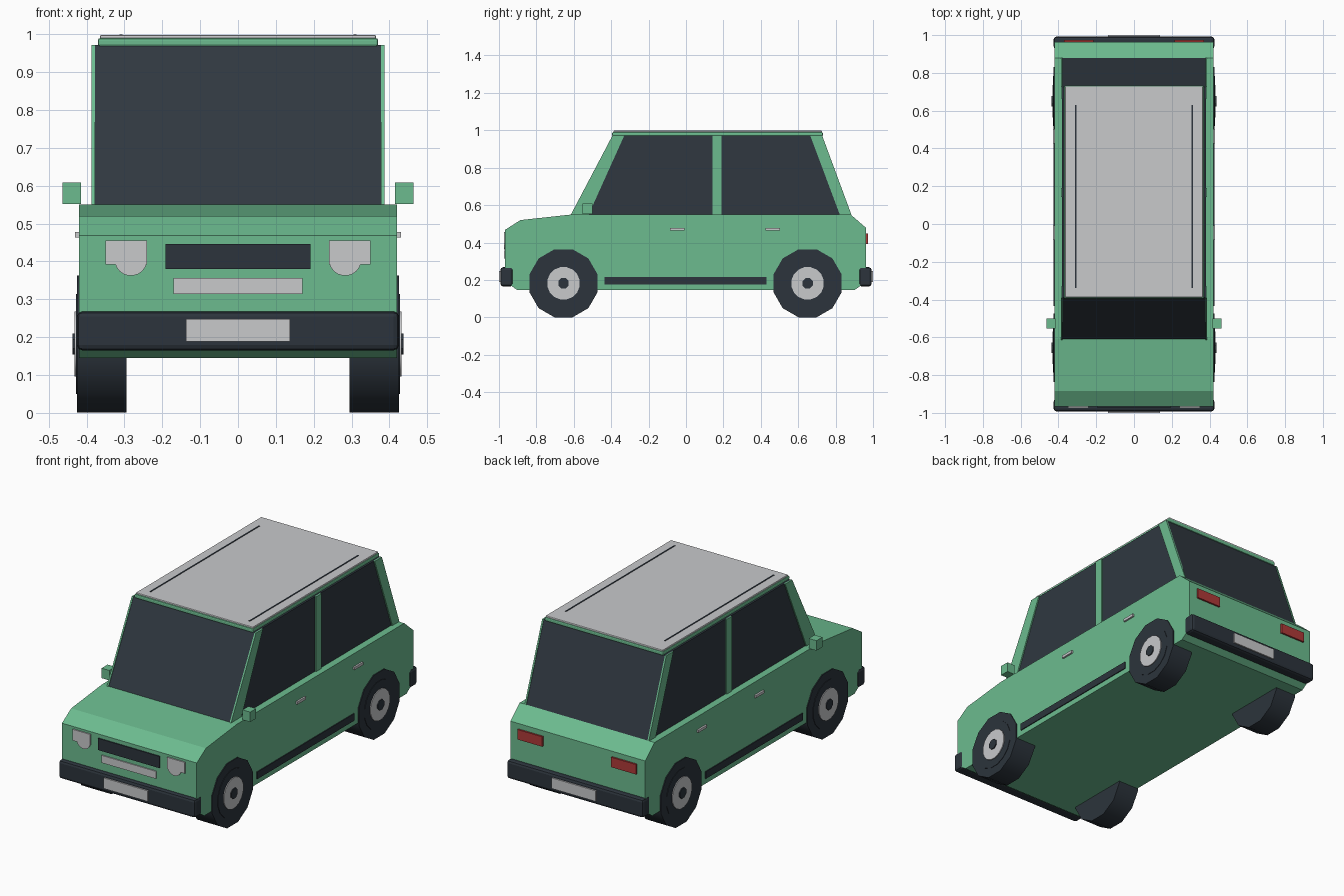
import bpy, bmesh, math
from mathutils import Matrix, Vector

default = bpy.data.objects.get("Cube")
if default:
    bpy.data.objects.remove(default, do_unlink=True)


def material(name, r, g, b):
    m = bpy.data.materials.new(name)
    m.diffuse_color = (r, g, b, 1)
    m.use_nodes = True
    m.node_tree.nodes["Principled BSDF"].inputs["Base Color"].default_value = (r, g, b, 1)
    return m


GREEN = material("green paint", 0.15, 0.50, 0.275)
GREY = material("light grey", 0.58, 0.585, 0.60)
GLASS = material("dark glass", 0.029, 0.039, 0.051)
RUBBER = material("black rubber", 0.025, 0.034, 0.045)
RED = material("red lamp", 0.43, 0.042, 0.04)


def finish(name, bm, mat, mirror=False, bevel=0, smooth=0):
    bmesh.ops.recalc_face_normals(bm, faces=bm.faces[:])
    mesh = bpy.data.meshes.new(name)
    bm.to_mesh(mesh)
    bm.free()
    mesh.materials.append(mat)
    ob = bpy.data.objects.new(name, mesh)
    bpy.context.collection.objects.link(ob)
    if bevel:
        mod = ob.modifiers.new("Bevel", 'BEVEL')
        mod.width = bevel
        mod.segments = 2
    if mirror:
        ob.modifiers.new("Mirror", 'MIRROR').use_mirror_merge = False
    if smooth:
        bpy.ops.object.select_all(action='DESELECT')
        ob.select_set(True)
        bpy.context.view_layer.objects.active = ob
        bpy.ops.object.shade_smooth_by_angle(angle=math.radians(smooth))
    return ob


def box(name, xs, ys, zs, mat, mirror=False, bevel=0):
    bm = bmesh.new()
    bmesh.ops.create_cube(bm, size=1)
    for v in bm.verts:
        v.co = Vector([(a + b) / 2 + c * (b - a) for c, (a, b) in zip(v.co, (xs, ys, zs))])
    return finish(name, bm, mat, mirror, bevel)


def prism(name, profile, x0, x1, mat, mirror=False):
    """Side profile of (y, z) points swept from x0 to x1."""
    bm = bmesh.new()
    face = bm.faces.new([bm.verts.new((x0, y, z)) for y, z in profile])
    ext = bmesh.ops.extrude_face_region(bm, geom=[face])
    moved = [g for g in ext["geom"] if isinstance(g, bmesh.types.BMVert)]
    bmesh.ops.translate(bm, verts=moved, vec=(x1 - x0, 0, 0))
    return finish(name, bm, mat, mirror)


def disc(name, centre, radius, depth, sides, axis, mat, smooth=0):
    """Mirrored cylinder along the x or y axis, with a flat side at the bottom."""
    bm = bmesh.new()
    bmesh.ops.create_cone(bm, cap_ends=True, segments=sides, depth=depth,
                          radius1=radius, radius2=radius,
                          matrix=Matrix.Rotation(math.pi / sides, 4, 'Z'))
    turn = Matrix.Rotation(math.pi / 2, 4, 'Y' if axis == 'x' else 'X')
    bmesh.ops.transform(bm, verts=bm.verts[:], matrix=Matrix.Translation(centre) @ turn)
    return finish(name, bm, mat, True, 0, smooth)


# Lower body
prism("body", [(-0.90, 0.145), (-0.967, 0.19), (-0.967, 0.468), (-0.885, 0.52),
               (-0.61, 0.55), (0.88, 0.55), (0.963, 0.478), (0.963, 0.19), (0.90, 0.145)],
      -0.42, 0.42, GREEN)

# Glasshouse with painted pillars on both sides
prism("glasshouse", [(-0.61, 0.55), (-0.39, 0.972), (0.725, 0.972), (0.88, 0.55)],
      -0.38, 0.38, GLASS)
pillars = {
    "front_pillar": [(-0.615, 0.55), (-0.52, 0.55), (-0.33, 0.972), (-0.393, 0.972)],
    "middle_pillar": [(0.142, 0.55), (0.19, 0.55), (0.19, 0.972), (0.142, 0.972)],
    "rear_pillar": [(0.822, 0.55), (0.884, 0.55), (0.728, 0.972), (0.664, 0.972)],
}
for name, profile in pillars.items():
    prism(name, profile, 0.378, 0.387, GREEN, True)

# Roof
box("roof", (-0.37, 0.37), (-0.395, 0.732), (0.968, 0.99), GREEN, bevel=0.006)
box("roof_panel", (-0.365, 0.365), (-0.388, 0.728), (0.984, 0.998), GREY, bevel=0.004)
box("roof_rail", (0.305, 0.313), (-0.34, 0.63), (0.99, 1.0), RUBBER, True)

# Bumpers and number plates at both ends
for end, s in (("front", -1), ("rear", 1)):
    box(end + "_bumper", (-0.425, 0.425), sorted((s * 0.925, s * 0.992)), (0.165, 0.268),
        RUBBER, bevel=0.014)
    box(end + "_plate", (-0.137, 0.137), sorted((s * 0.985, s)), (0.188, 0.248), GREY)

# Front face
box("grille", (-0.192, 0.192), (-0.973, -0.96), (0.38, 0.446), RUBBER)
box("grille_trim", (-0.17, 0.17), (-0.973, -0.96), (0.314, 0.356), GREY)
box("headlight", (0.24, 0.35), (-0.974, -0.96), (0.392, 0.455), GREY, True)
disc("headlight_bowl", (0.283, -0.967, 0.405), 0.043, 0.012, 20, 'y', GREY)

# Rear lamps
box("tail_light", (0.215, 0.37), (0.955, 0.973), (0.392, 0.448), RED, True)

# Side fittings
box("side_mirror", (0.415, 0.463), (-0.553, -0.50), (0.552, 0.608), GREEN, True)
box("side_strip", (0.41, 0.425), (-0.435, 0.43), (0.175, 0.215), RUBBER, True)
for name, y in (("front_door_handle", -0.085), ("rear_door_handle", 0.425)):
    box(name, (0.415, 0.43), (y, y + 0.077), (0.463, 0.478), GREY, True)

# Wheels
for name, y in (("front", -0.655), ("rear", 0.65)):
    disc(name + "_tyre", (0.36, y, 0.182), 0.188, 0.13, 12, 'x', RUBBER, 35)
    disc(name + "_sidewall", (0.40, y, 0.182), 0.135, 0.055, 16, 'x', RUBBER, 35)
    disc(name + "_hub", (0.40, y, 0.182), 0.088, 0.064, 16, 'x', GREY, 35)
    disc(name + "_hub_cap", (0.40, y, 0.182), 0.03, 0.075, 8, 'x', RUBBER, 35)
